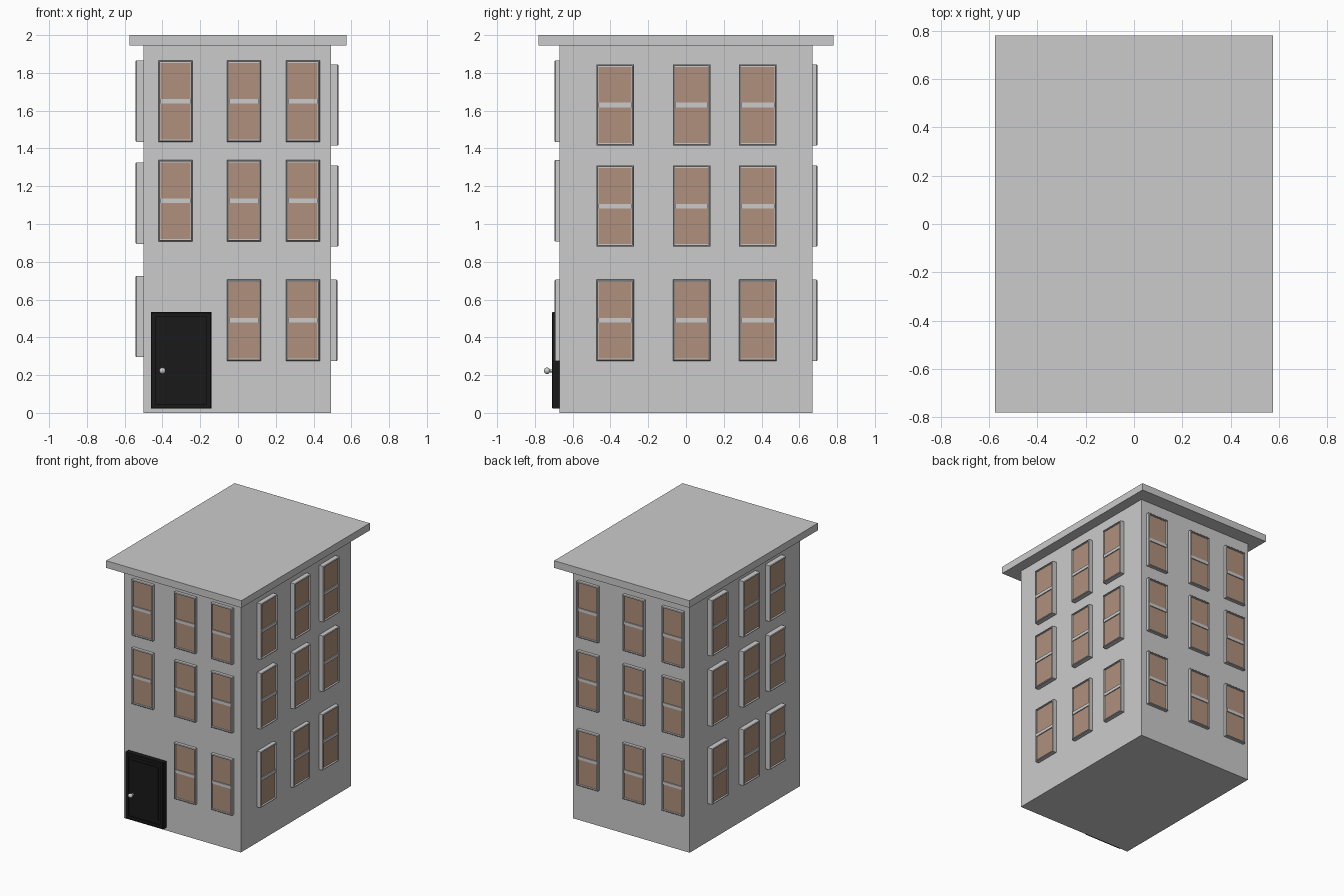
import bpy, bmesh
from math import pi
from mathutils import Matrix, Vector

if "Cube" in bpy.data.objects:
    bpy.data.objects.remove(bpy.data.objects["Cube"])


def material(name, color):
    m = bpy.data.materials.new(name)
    m.diffuse_color = (*color, 1)
    m.use_nodes = True
    m.node_tree.nodes["Principled BSDF"].inputs["Base Color"].default_value = m.diffuse_color
    return m


BROWN = material("brown_glass", (0.43, 0.28, 0.2))
BLACK = material("black_paint", (0.01, 0.01, 0.01))


def finish(name, bm, mat=None, matrix=Matrix()):
    bmesh.ops.recalc_face_normals(bm, faces=bm.faces[:])
    me = bpy.data.meshes.new(name)
    bm.to_mesh(me)
    bm.free()
    ob = bpy.data.objects.new(name, me)
    bpy.context.collection.objects.link(ob)
    ob.matrix_world = matrix
    if mat:
        me.materials.append(mat)
    return ob


def box_bm(lo, hi):
    lo, hi = Vector(lo), Vector(hi)
    bm = bmesh.new()
    bmesh.ops.create_cube(bm, size=1, matrix=Matrix.Translation((lo + hi) / 2)
                          @ Matrix.Diagonal((*(hi - lo), 1)))
    return bm


def box(name, lo, hi, mat=None, matrix=Matrix()):
    return finish(name, box_bm(lo, hi), mat, matrix)


def framed_panel(name, w, h, depth, border, recess, mat, matrix):
    # Box facing -y with softened outer rim and a recessed front
    bm = box_bm((-w / 2, -depth, -h / 2), (w / 2, 0, h / 2))
    bm.normal_update()
    front = min(bm.faces, key=lambda f: f.calc_center_median().y)
    bmesh.ops.bevel(bm, geom=front.edges[:], offset=0.004, segments=1, affect='EDGES')
    bm.normal_update()
    front = min(bm.faces, key=lambda f: f.calc_center_median().y)
    bmesh.ops.inset_region(bm, faces=[front], thickness=border)
    ring = bmesh.ops.extrude_discrete_faces(bm, faces=[front])["faces"][0]
    bmesh.ops.translate(bm, verts=ring.verts[:], vec=(0, recess, 0))
    return finish(name, bm, mat, matrix)


def window(name, matrix, w, depth, h=0.43):
    framed_panel(name + "_frame", w, h, depth, 0.006, 0.014, None, matrix)
    iw, ih = w / 2 - 0.011, h / 2 - 0.013
    box(name + "_glass", (-iw, -depth + 0.009, -ih), (iw, -depth + 0.016, ih), BROWN, matrix)
    box(name + "_bar", (-iw, -depth + 0.002, -0.012), (iw, -depth + 0.012, 0.012), None, matrix)


# Main block and overhanging flat roof
box("walls", (-0.5, -0.67, 0), (0.493, 0.67, 1.945))
box("roof", (-0.575, -0.78, 1.945), (0.575, 0.78, 2))

# Windows: wall rotation, wall distance, centres along the wall, row heights, width, depths
walls = {
    "front": (0, 0.67, (-0.331, 0.031, 0.343), (0.49, 1.123, 1.65), 0.18, (0.026,) * 3),
    "right": (pi / 2, 0.493, (-0.375, 0.03, 0.38), (0.49, 1.095, 1.63), 0.197, (0.033, 0.038, 0.038)),
    "back": (pi, 0.67, (-0.355, 0.035, 0.367), (0.49, 1.095, 1.63), 0.18, (0.026,) * 3),
    "left": (-pi / 2, 0.5, (-0.352, 0.03, 0.348), (0.51, 1.11, 1.65), 0.197, (0.042,) * 3),
}
for side, (angle, dist, columns, rows, width, depths) in walls.items():
    for r, z in enumerate(rows):
        for c, x in enumerate(columns):
            if side == "front" and r == 0 and c == 0:
                continue  # the door takes this place
            m = Matrix.Rotation(angle, 4, 'Z') @ Matrix.Translation((x, -dist, z))
            window(f"{side}_window_{r}_{c}", m, width, depths[r])

# Door with recessed field and raised inner panel
door = Matrix.Translation((-0.301, -0.67, 0.278))
framed_panel("door", 0.32, 0.51, 0.04, 0.03, 0.01, BLACK, door)
box("door_panel", (-0.115, -0.036, -0.205), (0.115, -0.028, 0.205), BLACK, door)

# Door knob and stem
bm = bmesh.new()
bmesh.ops.create_uvsphere(bm, u_segments=24, v_segments=12, radius=0.017,
                          matrix=Matrix.Translation((-0.4, -0.735, 0.223)))
bmesh.ops.create_cone(bm, cap_ends=True, segments=20, radius1=0.008, radius2=0.008, depth=0.04,
                      matrix=Matrix.Translation((-0.4, -0.715, 0.223)) @ Matrix.Rotation(pi / 2, 4, 'X'))
knob = finish("door_knob", bm)
bpy.context.view_layer.objects.active = knob
knob.select_set(True)
bpy.ops.object.shade_smooth_by_angle()
